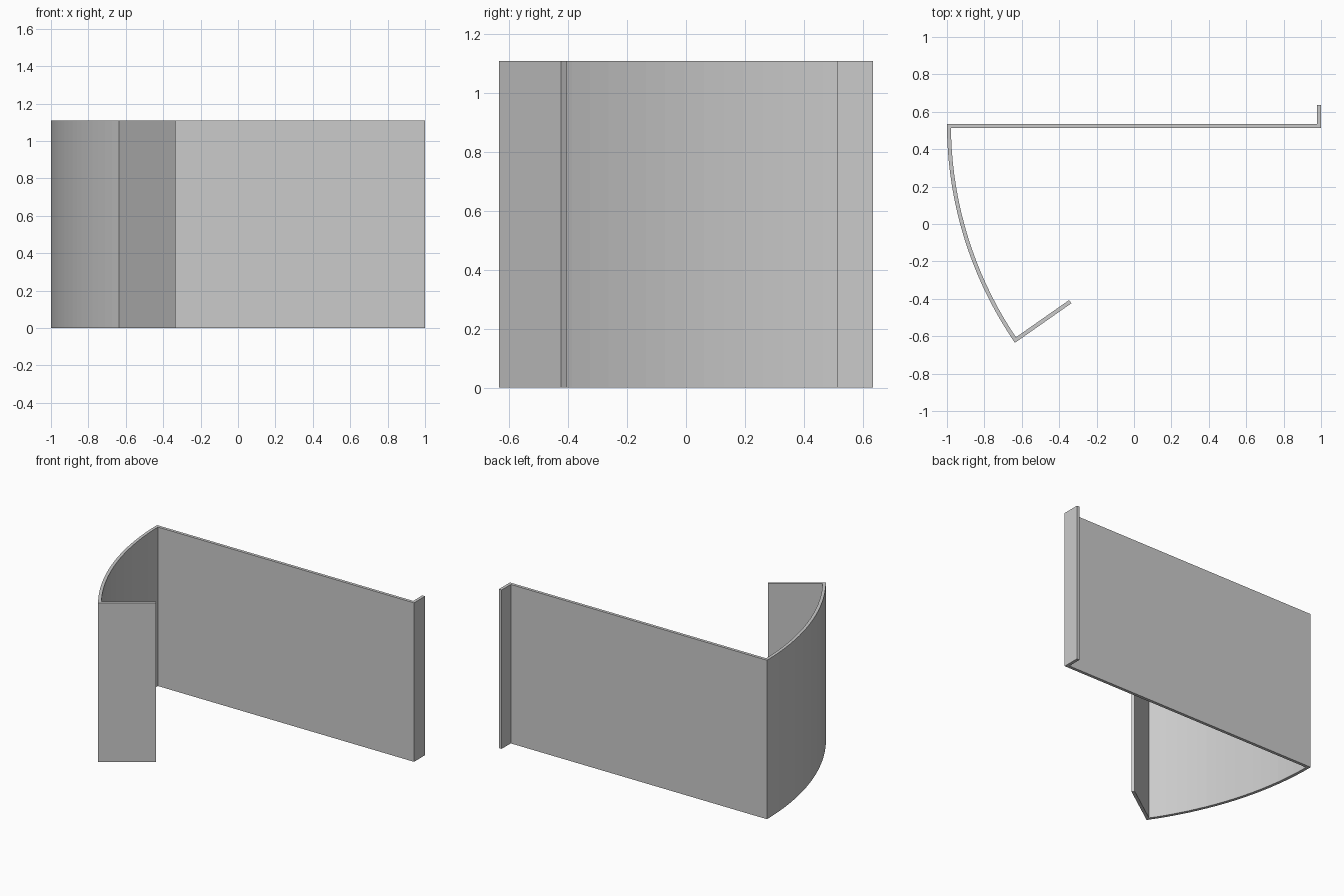
import bpy
import bmesh
from math import sin, cos, radians
from mathutils import Vector

if "Cube" in bpy.data.objects:
    bpy.data.objects.remove(bpy.data.objects["Cube"], do_unlink=True)

HEIGHT = 1.11
THICKNESS = 0.021
BACK_Y = 0.535
RADIUS = 2.066
SWEEP = radians(34.5)
SEGMENTS = 18


def offset_right(path, distance):
    """Parallel copy of an open path, mitred at every bend."""
    normals = []
    for a, b in zip(path, path[1:]):
        d = (b - a).normalized()
        normals.append(Vector((d.y, -d.x)))
    result = []
    for i, p in enumerate(path):
        n1 = normals[max(i - 1, 0)]
        n2 = normals[min(i, len(normals) - 1)]
        result.append(p + (n1 + n2) * distance / (1 + n1.dot(n2)))
    return result


# Outer line of the bent sheet: return flange, curved side, back panel, end lip
path = [Vector((-0.335, -0.424))]
for i in range(SEGMENTS, -1, -1):
    angle = SWEEP * i / SEGMENTS
    path.append(Vector((RADIUS - 1 - RADIUS * cos(angle),
                        BACK_Y - RADIUS * sin(angle))))
path += [Vector((1 - THICKNESS, BACK_Y)), Vector((1 - THICKNESS, 0.635))]
inner = offset_right(path, THICKNESS)

# Strip of quads across the thickness, raised to full height
bm = bmesh.new()
rows = [[bm.verts.new((p.x, p.y, 0)) for p in line] for line in (path, inner)]
strip = []
for i in range(len(path) - 1):
    strip.append(bm.faces.new((rows[0][i], rows[0][i + 1],
                               rows[1][i + 1], rows[1][i])))
raised = bmesh.ops.extrude_face_region(bm, geom=strip, use_keep_orig=True)
top = [v for v in raised["geom"] if isinstance(v, bmesh.types.BMVert)]
bmesh.ops.translate(bm, verts=top, vec=(0, 0, HEIGHT))
bmesh.ops.recalc_face_normals(bm, faces=bm.faces)

mesh = bpy.data.meshes.new("bent_panel")
bm.to_mesh(mesh)
bm.free()
panel = bpy.data.objects.new("bent_panel", mesh)
bpy.context.collection.objects.link(panel)

# Plain grey finish
grey = bpy.data.materials.new("light_grey")
grey.use_nodes = True
colour = (0.6, 0.6, 0.6, 1)
grey.diffuse_color = colour
grey.node_tree.nodes["Principled BSDF"].inputs["Base Color"].default_value = colour
mesh.materials.append(grey)
